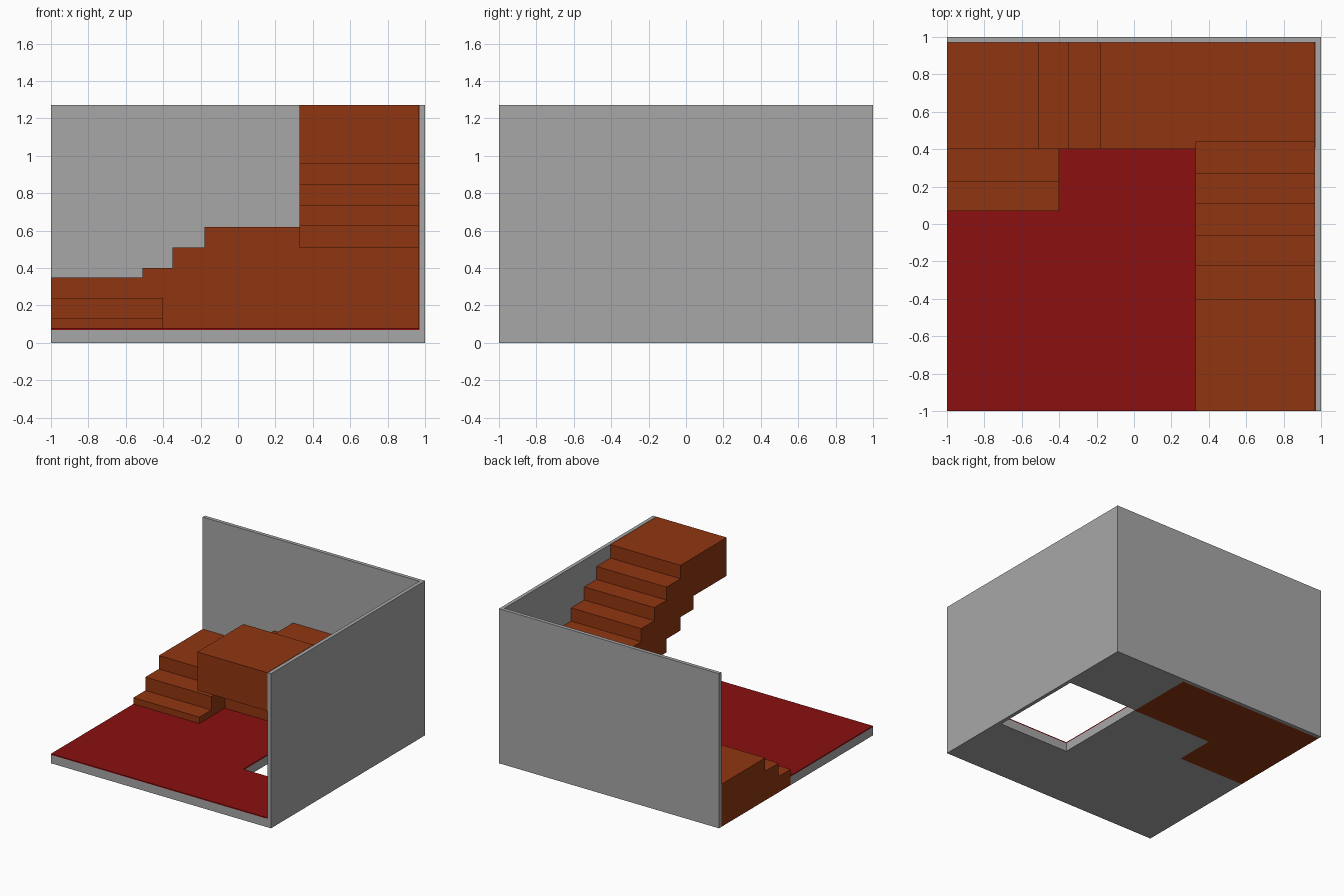
import bpy, bmesh

if "Cube" in bpy.data.objects:
    bpy.data.objects.remove(bpy.data.objects["Cube"])


def material(name, rgb):
    m = bpy.data.materials.new(name)
    m.diffuse_color = (*rgb, 1)
    m.use_nodes = True
    m.node_tree.nodes["Principled BSDF"].inputs["Base Color"].default_value = m.diffuse_color
    return m


GREY = material("plaster_grey", (0.39, 0.39, 0.39))
RED = material("carpet_red", (0.26, 0.005, 0.005))
BROWN = material("wood_brown", (0.28, 0.036, 0.005))


def prism(name, outline, axis, lo, hi, mat):
    """Extrude a 2D outline along an axis; the outline uses the other two axes in order."""
    bm = bmesh.new()
    verts = []
    for p in outline:
        co = list(p)
        co.insert("xyz".index(axis), lo)
        verts.append(bm.verts.new(co))
    face = bm.faces.new(verts)
    ext = bmesh.ops.extrude_face_region(bm, geom=[face])
    move = [0, 0, 0]
    move["xyz".index(axis)] = hi - lo
    bmesh.ops.translate(bm, vec=move, verts=[g for g in ext["geom"] if isinstance(g, bmesh.types.BMVert)])
    bmesh.ops.recalc_face_normals(bm, faces=bm.faces[:])
    me = bpy.data.meshes.new(name)
    bm.to_mesh(me)
    bm.free()
    me.materials.append(mat)
    ob = bpy.data.objects.new(name, me)
    bpy.context.collection.objects.link(ob)
    return ob


def stepped(edges, heights):
    """Stair line: level heights[i] between edges[i] and edges[i + 1]."""
    pts = []
    for i, h in enumerate(heights):
        pts += [(edges[i], h), (edges[i + 1], h)]
    return pts


# Walls, meeting in the back right corner
prism("corner_walls", [(-1, 1), (1, 1), (1, -1), (0.97, -1), (0.97, 0.97), (-1, 0.97)],
      "z", 0, 1.27, GREY)

# Floor slab around the lower stairs and the stairwell opening, with carpet on top
floor = [(-1, -1), (0.97, -1), (0.97, -0.4), (0.33, -0.4),
         (0.33, 0.4), (-0.4, 0.4), (-0.4, 0.07), (-1, 0.07)]
prism("floor_slab", floor, "z", 0, 0.069, GREY)
prism("carpet", floor, "z", 0.069, 0.078, RED)
prism("floor_slab_corner", [(0.33, 0.41), (0.97, 0.41), (0.97, 0.97), (0.33, 0.97)],
      "z", 0, 0.07, GREY)

# First flight: two steps rising towards the back
prism("lower_steps", stepped([0.07, 0.225, 0.4], [0.13, 0.24]) + [(0.4, 0), (0.07, 0)],
      "x", -1, -0.4, BROWN)

# Second flight along the back wall: landing, two steps, corner landing
prism("back_flight",
      stepped([-1, -0.51, -0.35, -0.18, 0.967], [0.35, 0.4, 0.51, 0.62])
      + [(0.967, 0.07), (0.33, 0.07), (0.33, 0), (-1, 0)],
      "y", 0.4, 0.97, BROWN)

# Upper flight along the right wall, with a stepped underside and a top landing
top = stepped([-1, -0.4, -0.22, -0.06, 0.11, 0.27, 0.44],
              [1.27, 1.16, 1.053, 0.945, 0.837, 0.73])
under = stepped([-1, -0.57, -0.4, -0.22, -0.06, 0.44],
                [0.955, 0.845, 0.735, 0.625, 0.51])
prism("upper_flight", top + under[::-1], "x", 0.33, 0.967, BROWN)
